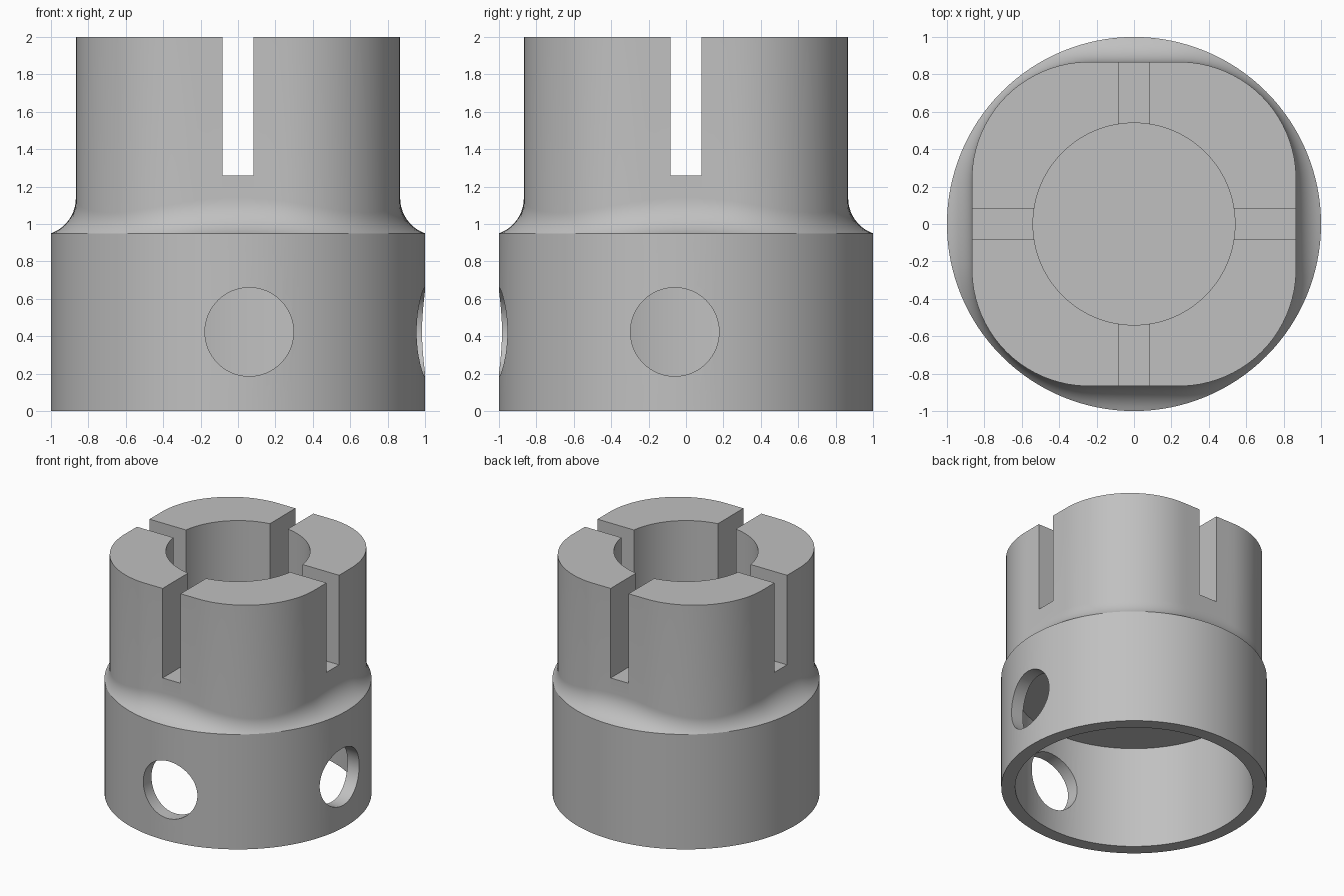
import bpy, bmesh, math
from mathutils import Matrix

cube = bpy.data.objects.get("Cube")
if cube:
    bpy.data.objects.remove(cube, do_unlink=True)

SEGMENTS = 128
HALF, FLAT = 0.867, 0.24            # rounded-square neck: half width, half flat length
CORNER = HALF - FLAT
FILLET, SHOULDER_Z = 0.2, 0.95
BORE, CAVITY = 0.54, 0.895
BORE_FLOOR, CAVITY_TOP = 0.95, 0.85

grey = bpy.data.materials.new("grey")
grey.use_nodes = True
colour = (0.53, 0.53, 0.53, 1)
grey.diffuse_color = colour
grey.node_tree.nodes["Principled BSDF"].inputs["Base Color"].default_value = colour


def neck_radius(angle):
    """Distance from the axis to the rounded-square outline."""
    c, s = abs(math.cos(angle)), abs(math.sin(angle))
    straight = HALF / max(c, s)
    if straight * min(c, s) <= FLAT:
        return straight
    along = FLAT * (c + s)
    return along + math.sqrt(along ** 2 - 2 * FLAT ** 2 + CORNER ** 2)


def circle(radius, z):
    return lambda angle: (radius, z)


def neck(z):
    return lambda angle: (neck_radius(angle), z)


def shoulder(t):
    """Concave fillet running from the round base (t=0) to the neck (t=1)."""
    def point(angle):
        r = neck_radius(angle)
        sweep = math.acos(1 - (1 - r) / FILLET)
        a = sweep * (1 - t)
        z = SHOULDER_Z + FILLET * (math.sin(sweep) - math.sin(a))
        return r + FILLET * (1 - math.cos(a)), z
    return point


def make_object(name, bm):
    bmesh.ops.recalc_face_normals(bm, faces=bm.faces)
    mesh = bpy.data.meshes.new(name)
    bm.to_mesh(mesh)
    bm.free()
    obj = bpy.data.objects.new(name, mesh)
    bpy.context.collection.objects.link(obj)
    return obj


# Body: rings from the cavity ceiling, round the outside, to the bore floor
rings = [circle(CAVITY, CAVITY_TOP), circle(CAVITY, 0), circle(1, 0)]
rings += [shoulder(i / 10) for i in range(11)]
rings += [neck(2), circle(BORE, 2), circle(BORE, BORE_FLOOR)]
bm = bmesh.new()
loops = []
for ring in rings:
    loop = []
    for i in range(SEGMENTS):
        angle = math.tau * i / SEGMENTS
        r, z = ring(angle)
        loop.append(bm.verts.new((r * math.cos(angle), r * math.sin(angle), z)))
    loops.append(loop)
for low, high in zip(loops, loops[1:]):
    for i in range(SEGMENTS):
        j = (i + 1) % SEGMENTS
        bm.faces.new((low[i], low[j], high[j], high[i]))
bm.faces.new(loops[0])
bm.faces.new(loops[-1])
body = make_object("slotted_collar", bm)
body.data.materials.append(grey)


# Cutters: two crossing slots and two side holes
def slot(name, sx, sy):
    bm = bmesh.new()
    bmesh.ops.create_cube(bm, size=1, matrix=Matrix.Translation((0, 0, 1.76))
                          @ Matrix.Diagonal((sx, sy, 1, 1)))
    return make_object(name, bm)


def side_hole(name, centre, axis):
    bm = bmesh.new()
    bmesh.ops.create_cone(bm, cap_ends=True, segments=64, radius1=0.237, radius2=0.237,
                          depth=0.8, matrix=Matrix.Translation(centre)
                          @ Matrix.Rotation(math.pi / 2, 4, axis))
    return make_object(name, bm)


cutters = [
    slot("slot_cutter_across", 3, 0.164),
    slot("slot_cutter_along", 0.164, 3),
    side_hole("front_hole_cutter", (0.06, -1, 0.423), "X"),
    side_hole("left_hole_cutter", (1, -0.06, 0.423), "Y"),
]
bpy.ops.object.select_all(action="DESELECT")
body.select_set(True)
bpy.context.view_layer.objects.active = body
for cutter in cutters:
    cutter.hide_render = True
    mod = body.modifiers.new(cutter.name, "BOOLEAN")
    mod.operation, mod.solver, mod.object = "DIFFERENCE", "EXACT", cutter
    bpy.ops.object.modifier_apply(modifier=mod.name)
for cutter in cutters:
    bpy.data.objects.remove(cutter, do_unlink=True)

bpy.ops.object.shade_smooth_by_angle(angle=math.radians(25))
